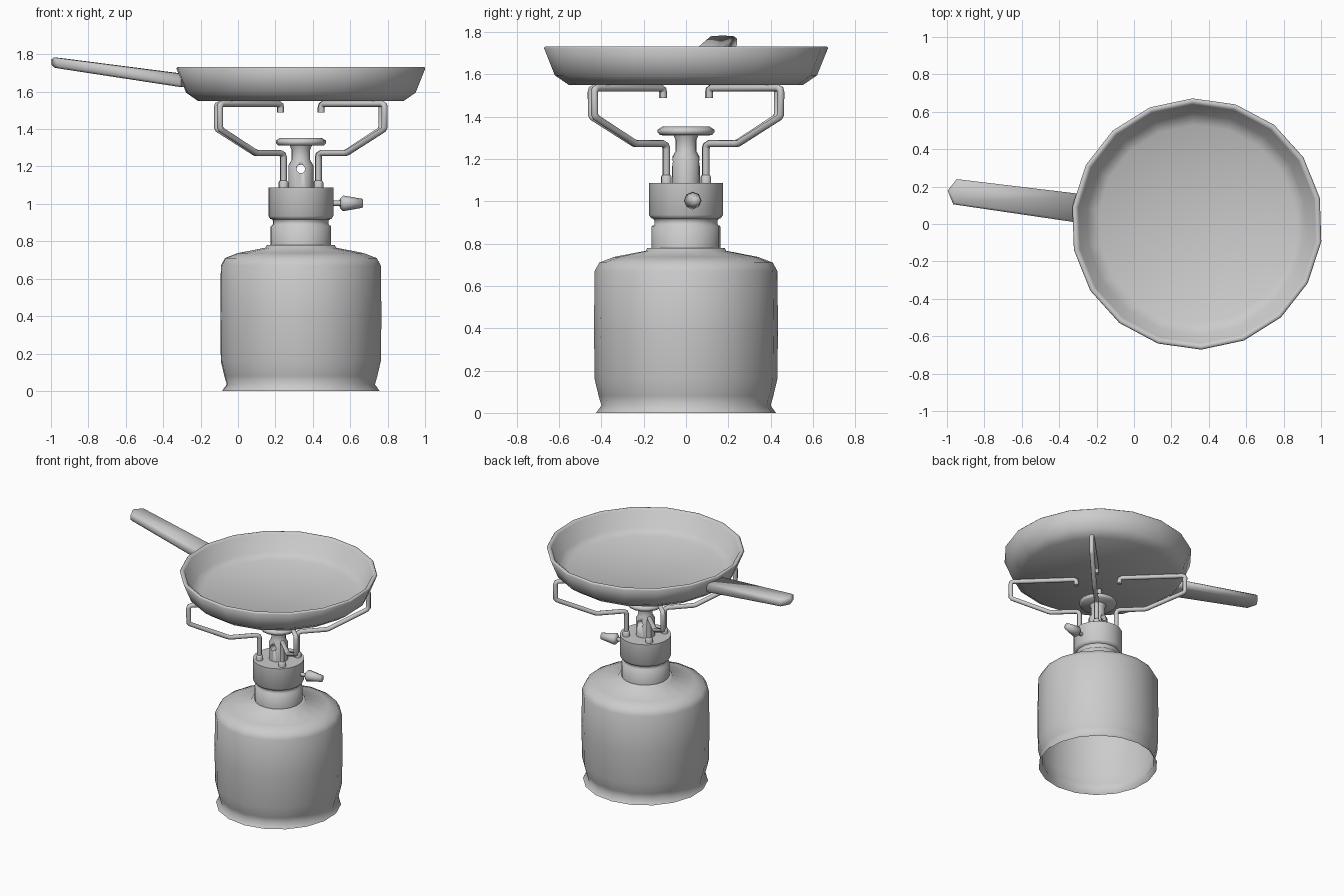
import bpy, bmesh
from math import sin, cos, pi, radians
from mathutils import Matrix

if "Cube" in bpy.data.objects:
    bpy.data.objects.remove(bpy.data.objects["Cube"])

CX = 0.336                     # stove axis
TURN = radians(-8)             # pan and handle are slightly turned


def finish(name, bm, matrix=None, angle=89):
    bmesh.ops.remove_doubles(bm, verts=bm.verts, dist=1e-5)
    bmesh.ops.recalc_face_normals(bm, faces=bm.faces)
    me = bpy.data.meshes.new(name)
    bm.to_mesh(me)
    bm.free()
    for p in me.polygons:
        p.use_smooth = True
    me.set_sharp_from_angle(angle=radians(angle))
    ob = bpy.data.objects.new(name, me)
    bpy.context.collection.objects.link(ob)
    ob.matrix_world = matrix if matrix else Matrix.Translation((CX, 0, 0))
    return ob


def lathe(name, profile, n, matrix=None, turn=0.0, angle=89):
    """Revolve (radius, height) points around z."""
    bm = bmesh.new()
    rings = []
    for r, z in profile:
        if r == 0:
            rings.append([bm.verts.new((0, 0, z))] * n)
        else:
            rings.append([bm.verts.new((r * cos(turn + 2 * pi * i / n),
                                        r * sin(turn + 2 * pi * i / n), z)) for i in range(n)])
    for a, b in zip(rings, rings[1:]):
        for i in range(n):
            j = (i + 1) % n
            bm.faces.new(list(dict.fromkeys((a[i], a[j], b[j], b[i]))))
    return finish(name, bm, matrix, angle)


def tube(name, points, radius):
    cu = bpy.data.curves.new(name, 'CURVE')
    cu.dimensions = '3D'
    cu.bevel_depth = radius
    cu.bevel_resolution = 2
    cu.use_fill_caps = True
    sp = cu.splines.new('POLY')
    sp.points.add(len(points) - 1)
    for p, co in zip(sp.points, points):
        p.co = (*co, 1)
    tmp = bpy.data.objects.new(name + "_path", cu)
    bpy.context.collection.objects.link(tmp)
    bpy.context.view_layer.update()
    me = bpy.data.meshes.new_from_object(tmp.evaluated_get(bpy.context.evaluated_depsgraph_get()))
    bpy.data.objects.remove(tmp)
    bm = bmesh.new()
    bm.from_mesh(me)
    return finish(name, bm)


# gas canister, open underneath, with flared foot and sloping shoulder
lathe("gas_canister", [(.425, 0), (.40, .035), (.413, .08), (.432, .16), (.435, .4), (.432, .67),
                       (.41, .71), (.34, .737), (.19, .766), (.183, .78), (.163, .78)],
      18, turn=TURN)

# threaded collar
lathe("collar", [(.163, .77), (.163, .88), (.15, .89), (.15, .91), (.158, .92), (.158, .94)],
      18, turn=TURN)

# valve body
lathe("valve_body", [(.15, .915), (.165, .92), (.175, .935), (.175, 1.087), (0, 1.087)],
      18, turn=TURN)

# burner stem with an air hole drilled through
stem = lathe("burner_stem", [(0, 1.08), (.067, 1.08), (.067, 1.205), (.05, 1.235),
                             (.05, 1.29), (.06, 1.315), (0, 1.315)], 16)
drill = lathe("air_hole_cutter", [(0, -.2), (.023, -.2), (.023, .2), (0, .2)], 12,
              Matrix.Translation((CX, 0, 1.187)) @ Matrix.Rotation(pi / 2, 4, 'X'))
drill.hide_render = True
drill.hide_viewport = True
cut = stem.modifiers.new("air_hole", 'BOOLEAN')
cut.operation = 'DIFFERENCE'
cut.solver = 'EXACT'
cut.object = drill

# burner head
lathe("burner_head", [(0, 1.31), (.122, 1.312), (.134, 1.325), (.134, 1.338), (.112, 1.353), (0, 1.353)], 16)

# control knob on its spindle, pointing along +x
side = (Matrix.Translation((CX, 0, 1.003)) @ Matrix.Rotation(radians(8), 4, 'Z')
        @ Matrix.Rotation(pi / 2, 4, 'Y'))
lathe("knob_spindle", [(0, .15), (.014, .15), (.014, .23), (0, .23)], 8, side)
lathe("control_knob", [(0, .212), (.026, .212), (.042, .228), (.024, .333), (0, .333)], 8, side)

# four bent wire supports standing in sockets
ARM = [(.132, 1.08), (.132, 1.25), (.138, 1.265), (.155, 1.272), (.335, 1.272), (.352, 1.277),
       (.612, 1.396), (.622, 1.41), (.622, 1.517), (.618, 1.53), (.605, 1.535),
       (.17, 1.535), (.157, 1.528), (.154, 1.515), (.154, 1.488)]
for k in range(4):
    a = radians(46 + 90 * k)
    tube(f"pan_support_{k + 1}", [(r * cos(a), r * sin(a), z) for r, z in ARM], .017)
    lathe(f"support_socket_{k + 1}", [(.025, 1.08), (.025, 1.115), (.018, 1.125), (0, 1.125)], 10,
          Matrix.Translation((CX + .132 * cos(a), .132 * sin(a), 0)))

# frying pan
lathe("frying_pan", [(0, 1.55), (.555, 1.55), (.62, 1.595), (.672, 1.724), (.666, 1.732), (.652, 1.732),
                     (.64, 1.722), (.592, 1.61), (.53, 1.578), (0, 1.57)], 18, turn=TURN)

# handle: pointed plan outline, rising outwards
bm = bmesh.new()
OUTLINE = [(.635, -.077), (1.305, -.068), (1.344, 0), (1.305, .068), (.635, .077)]
layers = []
for s in (-1, 1):
    layers.append([bm.verts.new((-r, w, 1.656 + .139 * (r - .61) + s * (.036 - .012 * (r - .61))))
                   for r, w in OUTLINE])
bm.faces.new(layers[0])
bm.faces.new(layers[1])
for i in range(5):
    j = (i + 1) % 5
    bm.faces.new((layers[0][i], layers[0][j], layers[1][j], layers[1][i]))
long_edges = [e for e in bm.edges if abs(e.verts[0].co.z - e.verts[1].co.z) > .06
              or abs(e.verts[0].co.x - e.verts[1].co.x) > .02]
bmesh.ops.bevel(bm, geom=[e for e in long_edges if abs(e.verts[0].co.x - e.verts[1].co.x) > .02],
                offset=.012, segments=1, affect='EDGES')
finish("pan_handle", bm, Matrix.Translation((CX, 0, 0)) @ Matrix.Rotation(radians(-7.6), 4, 'Z'))
